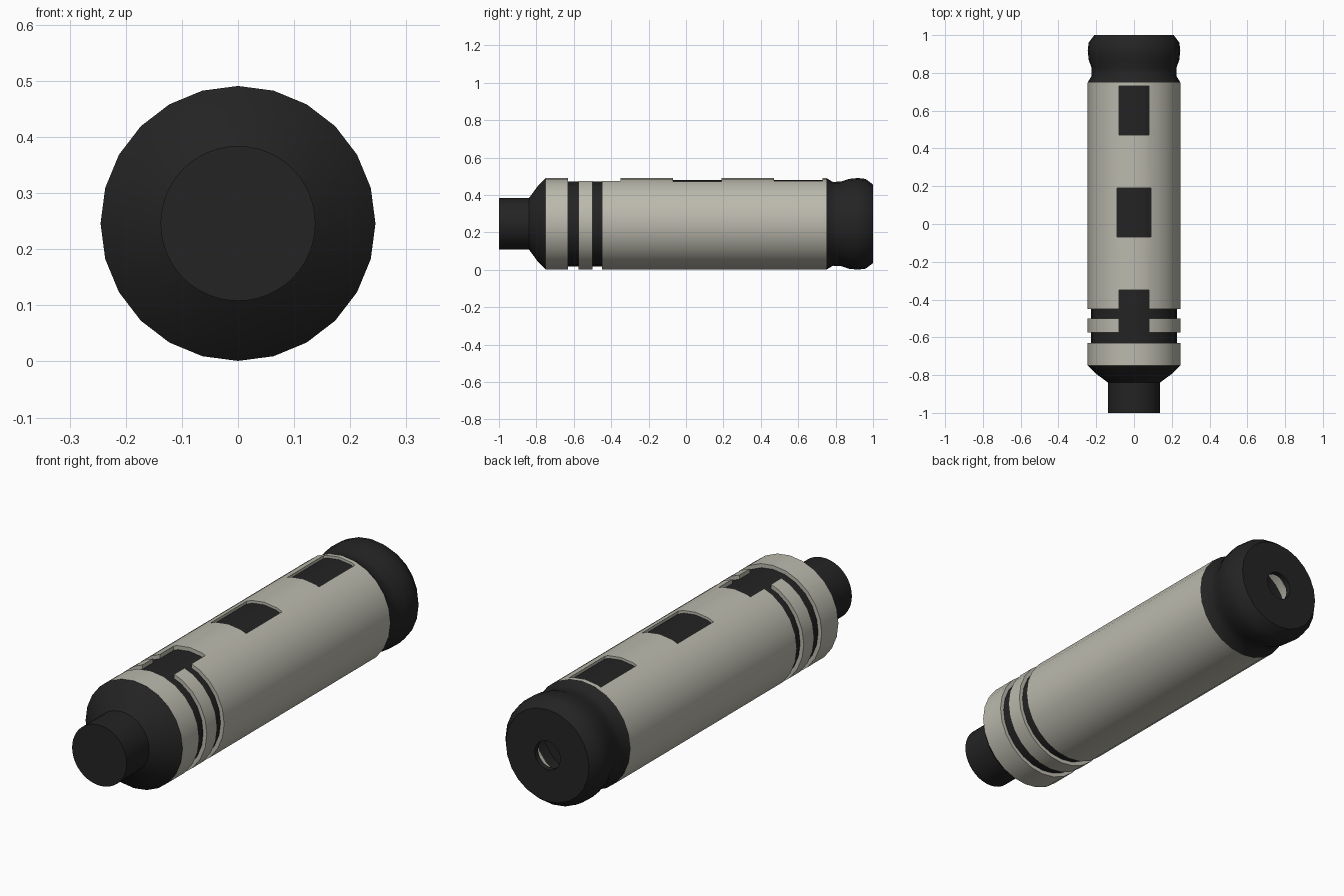
import bpy, bmesh, math

old = bpy.data.objects.get("Cube")
if old:
    bpy.data.objects.remove(old, do_unlink=True)

R = 0.245          # main radius
SIDES = 24


def material(name, rgb):
    m = bpy.data.materials.new(name)
    m.use_nodes = True
    m.diffuse_color = (*rgb, 1)
    bsdf = m.node_tree.nodes["Principled BSDF"]
    bsdf.inputs["Base Color"].default_value = (*rgb, 1)
    bsdf.inputs["Roughness"].default_value = 0.7
    return m


GREY = material("warm grey", (0.50, 0.49, 0.42))
BLACK = material("soft black", (0.017, 0.017, 0.017))


def finish(name, bm, mat):
    bmesh.ops.recalc_face_normals(bm, faces=bm.faces)
    mesh = bpy.data.meshes.new(name)
    bm.to_mesh(mesh)
    bm.free()
    ob = bpy.data.objects.new(name, mesh)
    bpy.context.collection.objects.link(ob)
    ob.location.z = R + 0.001
    if mat:
        mesh.materials.append(mat)
    return ob


def smooth(ob):
    bpy.ops.object.select_all(action="DESELECT")
    ob.select_set(True)
    bpy.context.view_layer.objects.active = ob
    bpy.ops.object.shade_smooth_by_angle(angle=math.radians(35))


def lathe(name, profile, mat, sides=SIDES, loop=False):
    """Turn (y, radius) points around the y axis; loop makes a closed ring."""
    bm = bmesh.new()
    rings = []
    for y, r in profile:
        rings.append([bm.verts.new((r * math.cos(a), y, r * math.sin(a)))
                      for a in (math.tau * i / sides for i in range(sides))])
    pairs = list(zip(rings, rings[1:]))
    if loop:
        pairs.append((rings[-1], rings[0]))
    else:
        bm.faces.new(rings[0])
        bm.faces.new(rings[-1])
    for a, b in pairs:
        for i in range(sides):
            j = (i + 1) % sides
            bm.faces.new((a[i], a[j], b[j], b[i]))
    ob = finish(name, bm, mat)
    smooth(ob)
    return ob


def tube(name, y0, y1, outer, inner, mat):
    return lathe(name, [(y0, outer), (y1, outer), (y1, inner), (y0, inner)], mat, loop=True)


# Dark core that shows in the grooves and windows
lathe("inner_core", [(-0.76, 0.227), (0.75, 0.227)], BLACK)

# Grey outer sleeves separated by two grooves
front_sleeve = tube("front_sleeve", -0.75, -0.63, R, 0.215, GREY)
ring_sleeve = tube("ring_sleeve", -0.575, -0.5, R, 0.215, GREY)
main_sleeve = tube("main_sleeve", -0.45, 0.75, R, 0.215, GREY)

# Window openings along the top: centre y, half width
WINDOWS = {"front": (-0.48, 0.08), "middle": (0.06, 0.09), "rear": (0.60, 0.08)}
HALF = 0.13


def cut(target, cutter):
    mod = target.modifiers.new("window", "BOOLEAN")
    mod.operation = "DIFFERENCE"
    mod.solver = "EXACT"
    mod.object = cutter
    bpy.ops.object.select_all(action="DESELECT")
    target.select_set(True)
    bpy.context.view_layer.objects.active = target
    bpy.ops.object.modifier_apply(modifier=mod.name)


for place, (yc, half_x) in WINDOWS.items():
    bm = bmesh.new()
    bmesh.ops.create_cube(bm, size=2)
    for v in bm.verts:
        v.co.x *= half_x
        v.co.y = yc + v.co.y * HALF
        v.co.z = 0.25 + v.co.z * 0.1
    cutter = finish(place + "_window_cutter", bm, None)
    cutter.hide_render = True
    cut(main_sleeve, cutter)
    if place == "front":
        cut(ring_sleeve, cutter)
    bpy.data.objects.remove(cutter, do_unlink=True)

# Curved dark panels filling the closed windows
for place in ("middle", "rear"):
    yc, half_x = WINDOWS[place]
    bm = bmesh.new()
    step = math.tau / SIDES
    corner = 0.233 * math.sin(step)
    edge_z = 0.233 * math.cos(step) - (half_x - corner) * math.tan(1.5 * step)
    section = [(-half_x, edge_z), (-corner, 0.233 * math.cos(step)), (0, 0.233),
               (corner, 0.233 * math.cos(step)), (half_x, edge_z),
               (half_x, 0.2), (-half_x, 0.2)]
    ends = [[bm.verts.new((x, yc + s * HALF, z)) for x, z in section] for s in (-1, 1)]
    for end in ends:
        bm.faces.new(end)
    for i in range(len(section)):
        j = (i + 1) % len(section)
        bm.faces.new((ends[0][i], ends[0][j], ends[1][j], ends[1][i]))
    finish(place + "_window_panel", bm, BLACK)

# Tapered front collar and nozzle
lathe("front_collar", [(-0.84, 0.137), (-0.79, 0.205), (-0.75, R), (-0.745, 0.22)], BLACK)
lathe("nozzle", [(-1.0, 0.138), (-0.82, 0.138)], BLACK, sides=48)

# Waisted rear cap with a round hole in its end
lathe("rear_cap", [(0.75, R), (0.785, 0.224), (0.83, 0.226), (0.87, 0.24),
                   (0.92, R), (0.96, 0.24), (1.0, 0.21), (1.0, 0.065),
                   (0.975, 0.065), (0.975, 0.205), (0.75, 0.205)], BLACK, loop=True)
tube("inner_band", 0.81, 0.855, 0.21, 0.198, GREY)
